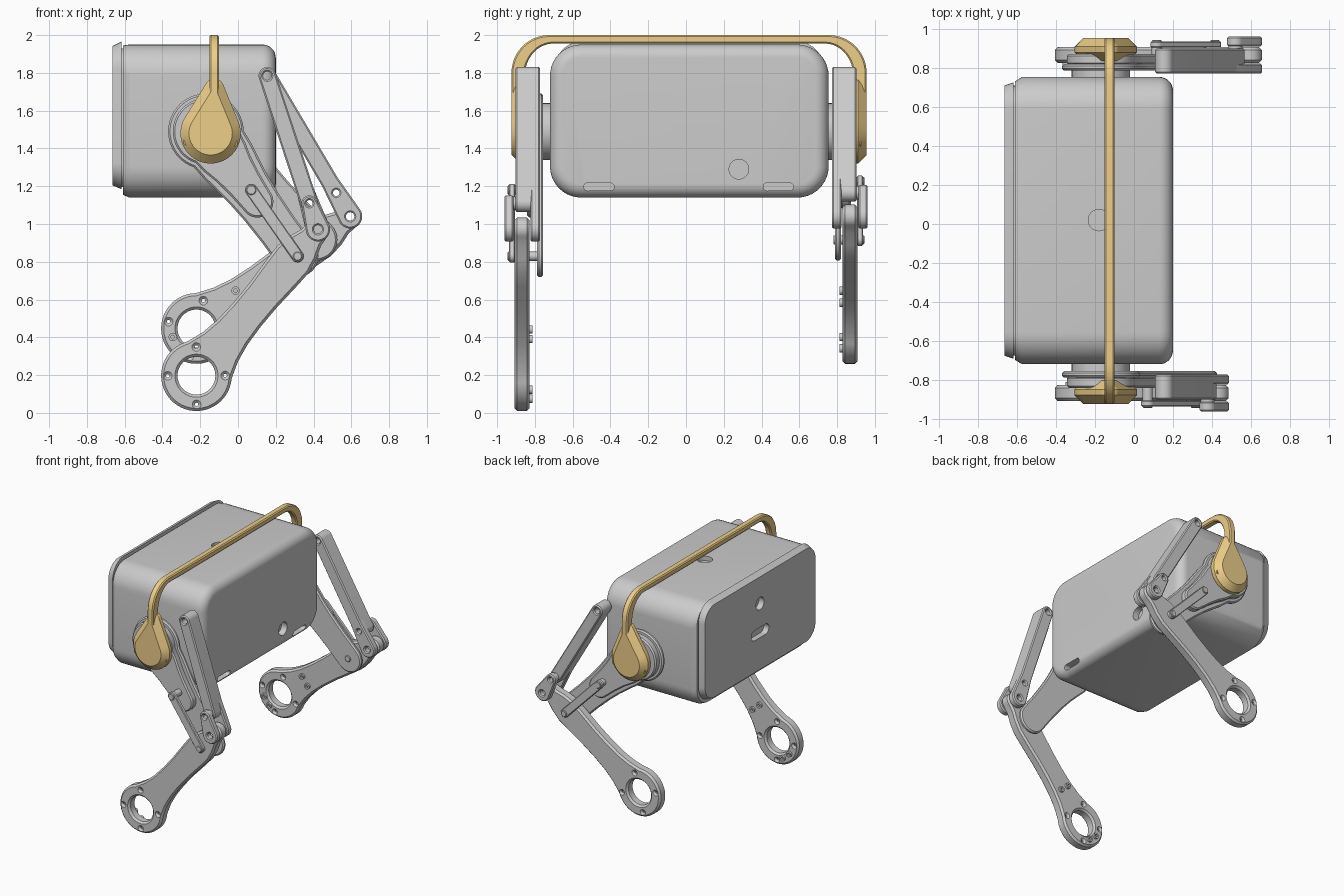
import bpy, bmesh
from math import sin, cos, pi, radians, atan2, acos, hypot
from mathutils import Matrix

if "Cube" in bpy.data.objects:
    bpy.data.objects.remove(bpy.data.objects["Cube"])

gold = bpy.data.materials.new("gold")
gold.diffuse_color = (0.85, 0.62, 0.25, 1)
gold.use_nodes = True
gold.node_tree.nodes["Principled BSDF"].inputs["Base Color"].default_value = gold.diffuse_color

AXES = {'x': Matrix(((0, 0, 1), (1, 0, 0), (0, 1, 0))),   # outline in (y, z)
        'y': Matrix(((1, 0, 0), (0, 0, -1), (0, 1, 0))),  # outline in (x, z)
        'z': Matrix.Identity(3)}                          # outline in (x, y)


def arc(c, r, a0, a1, n=16, ry=None):
    ry = r if ry is None else ry
    return [(c[0] + r * cos(a0 + (a1 - a0) * i / n), c[1] + ry * sin(a0 + (a1 - a0) * i / n))
            for i in range(n + 1)]


def circle(c, r, n=32):
    return arc(c, r, 0, 2 * pi, n)[:-1]


def capsule(c0, r0, c1, r1):
    dx, dy = c1[0] - c0[0], c1[1] - c0[1]
    a, o = atan2(dy, dx), acos((r0 - r1) / hypot(dx, dy))
    return arc(c0, r0, a + o, a + 2 * pi - o, 24) + arc(c1, r1, a - o, a + o, 24)


def limb(r0, length, r1, widths):
    """Waisted bar along +x: round head at the origin, round end at length."""
    head = arc((0, 0), r0, radians(55), radians(305), 36)
    end = arc((length, 0), r1, -pi / 2, pi / 2, 16)
    return head + [(u, -w) for u, w in widths] + end + [(u, w) for u, w in reversed(widths)]


def place(pts, origin, ang):
    return [(origin[0] + u * cos(ang) - v * sin(ang), origin[1] + u * sin(ang) + v * cos(ang))
            for u, v in pts]


def toward(p, q, dist):
    k = dist / hypot(q[0] - p[0], q[1] - p[1])
    return (p[0] + (q[0] - p[0]) * k, p[1] + (q[1] - p[1]) * k)


def smooth(ob):
    bpy.ops.object.select_all(action='DESELECT')
    ob.select_set(True)
    bpy.context.view_layer.objects.active = ob
    bpy.ops.object.shade_smooth_by_angle(angle=radians(28))


def plate(name, loops, axis, lo, hi, bevel=0.0, mat=None):
    """Chamfered plate from an outline plus hole loops, spanning lo..hi on the axis."""
    lo, hi = min(lo, hi), max(lo, hi)
    cu = bpy.data.curves.new(name, 'CURVE')
    cu.dimensions, cu.fill_mode = '2D', 'BOTH'
    cu.extrude, cu.bevel_depth, cu.offset, cu.bevel_resolution = (hi - lo) / 2 - bevel, bevel, -bevel, 0
    for loop in loops:
        sp = cu.splines.new('POLY')
        sp.points.add(len(loop) - 1)
        for p, (a, b) in zip(sp.points, loop):
            p.co = (a, b, 0, 1)
        sp.use_cyclic_u = True
    ob = bpy.data.objects.new(name, cu)
    bpy.context.collection.objects.link(ob)
    bpy.ops.object.select_all(action='DESELECT')
    ob.select_set(True)
    bpy.context.view_layer.objects.active = ob
    bpy.ops.object.convert(target='MESH')
    ob = bpy.context.object
    m = AXES[axis].to_4x4()
    m['xyz'.index(axis)][3] = (lo + hi) / 2
    bm = bmesh.new()
    bm.from_mesh(ob.data)
    bmesh.ops.remove_doubles(bm, verts=bm.verts, dist=1e-5)
    bmesh.ops.transform(bm, matrix=m, verts=bm.verts)
    bmesh.ops.recalc_face_normals(bm, faces=bm.faces)
    bm.to_mesh(ob.data)
    bm.free()
    if mat:
        ob.data.materials.append(mat)
    smooth(ob)
    return ob


# Body: rounded-rectangle rings lofted along x, with a rear lid
def ring(y0, y1, z0, z1, r):
    corners = [(y1 - r, z1 - r), (y0 + r, z1 - r), (y0 + r, z0 + r), (y1 - r, z0 + r)]
    return [p for i, c in enumerate(corners) for p in arc(c, r, i * pi / 2, (i + 1) * pi / 2, 10)]


R = 0.07
sections = [(0.2 - R + R * sin(t), R - R * cos(t), 1.14 + R - R * cos(t), 1.95 - R + R * cos(t))
            for t in [pi / 2 * (1 - i / 8) for i in range(9)]]
sections += [(-0.575, 0, 1.14, 1.95), (-0.61, 0.022, 1.155, 1.945), (-0.61, 0.045, 1.195, 1.93),
             (-0.618, 0.045, 1.195, 1.93), (-0.618, 0.028, 1.185, 1.965), (-0.665, 0.043, 1.205, 1.942)]
bm = bmesh.new()
rings = [[bm.verts.new((x, y, z)) for y, z in ring(-0.72 + s, 0.755 - s, z0, z1, 0.165 - s)]
         for x, s, z0, z1 in sections]
for a, b in zip(rings, rings[1:]):
    for i in range(len(a)):
        j = (i + 1) % len(a)
        bm.faces.new((a[i], a[j], b[j], b[i]))
bm.faces.new(rings[0])
bm.faces.new(rings[-1])
bmesh.ops.recalc_face_normals(bm, faces=bm.faces)
me = bpy.data.meshes.new("body")
bm.to_mesh(me)
bm.free()
body = bpy.data.objects.new("body", me)
bpy.context.collection.objects.link(body)

# Sockets and slots cut into the body
cuts = [(circle((-0.18, 0.02), 0.055), 'z', 1.915, 2.1),
        (circle((0.28, 1.29), 0.052), 'x', 0.15, 0.3),
        (capsule((-0.52, 1.197), 0.021, (-0.4, 1.197), 0.02), 'x', 0.15, 0.3),
        (capsule((0.43, 1.197), 0.021, (0.55, 1.197), 0.02), 'x', 0.15, 0.3),
        (circle((0.02, 1.73), 0.05), 'x', -0.8, -0.62),
        (capsule((-0.05, 1.5), 0.041, (0.09, 1.5), 0.04), 'x', -0.8, -0.62)]
for loop, axis, lo, hi in cuts:
    cutter = plate("cutter", [loop], axis, lo, hi)
    cutter.hide_render = True
    mod = body.modifiers.new("cut", 'BOOLEAN')
    mod.operation, mod.object, mod.solver = 'DIFFERENCE', cutter, 'EXACT'
    bpy.context.view_layer.objects.active = body
    bpy.ops.object.modifier_apply(modifier=mod.name)
    bpy.data.objects.remove(cutter)
smooth(body)

# Carrying handle: strap arching over the body
C = 0.016
outer = arc((C + 0.74, 1.8), 0.2, 0, pi / 2) + arc((C - 0.74, 1.8), 0.2, pi / 2, pi)
inner = (arc((C - 0.72, 1.78), 0.15, pi, pi / 2, 16, 0.175)
         + arc((C + 0.72, 1.78), 0.15, pi / 2, 0, 16, 0.175))
strap = ([(C + 0.94, 1.6)] + outer + [(C - 0.94, 1.6), (C - 0.87, 1.6)] + inner + [(C + 0.87, 1.6)])
plate("handle_strap", [strap], 'x', -0.152, -0.1, 0.008, gold)

SHOULDER = (-0.17, 1.49)
FOOT_TO_PIVOT = 1.007
shank_w = [(.15, .138), (.2, .121), (.3, .103), (.42, .096), (.55, .097),
           (.7, .106), (.8, .11), (.88, .094), (.95, .068)]

# Legs: same parts on both sides in two poses (side, thigh angle, foot, shank angle)
for side, s, thigh_a, foot, shank_a in (("front", -1, radians(-53.7), (-0.22, 0.197), radians(50.3)),
                                        ("back", 1, radians(-44.4), (-0.22, 0.447), radians(36.1))):
    def part(name, loops, d0, d1, bevel=0.008, shift=0.0, mat=None):
        return plate(side + "_" + name, loops, 'y', shift + s * d0, shift + s * d1, bevel, mat)

    def on_thigh(pts):
        return place(pts, SHOULDER, thigh_a)

    def on_shank(pts):
        return place(pts, foot, shank_a)

    # Handle end cap
    part("handle_cap", [capsule((-0.145, 1.48), 0.16, (-0.125, 1.72), 0.05)], 0.82, 0.94, 0.045, C, gold)
    for k, (x, z) in enumerate(((-0.27, 1.435), (-0.022, 1.43))):
        part(f"cap_screw_{k}", [circle((x, z), 0.02), circle((x, z), 0.01)], 0.86, 0.91, 0, C, gold)

    # Thigh: hub, full plate, raised outer layer
    part("shoulder_hub", [circle(SHOULDER, 0.15)], 0.72, 0.79, 0, C)
    part("thigh_plate", [on_thigh(limb(0.2, 0.82, 0.11, [(.2, .156), (.28, .142), (.38, .126), (.5, .115), (.65, .109)]))],
         0.772, 0.805, 0.01, C)
    part("thigh_layer", [on_thigh(limb(0.175, 0.46, 0.085, [(.17, .133), (.25, .112), (.35, .096)]))],
         0.8, 0.857, 0.01, C)

    # Slim rod on the thigh with its pins
    top, knee = on_thigh([(0.392, 0.01), (0.82, 0)])
    part("rod", [capsule(top, 0.033, knee, 0.032)], 0.906, 0.936, 0.005)
    part("rod_pin", [circle(top, 0.026)], 0.83, 0.944, 0.004)
    part("knee_pin", [circle(knee, 0.024)], 0.78, 0.944, 0.004)

    # Shank with ring foot
    pivot = on_shank([(FOOT_TO_PIVOT, 0)])[0]
    dots = [on_shank(circle((0.152 * cos(a), 0.152 * sin(a)), 0.009, 10))
            for a in [radians(40 + 90 * k) for k in range(4)]]
    part("shank", [on_shank(limb(0.187, FOOT_TO_PIVOT, 0.063, shank_w)), circle(foot, 0.1, 48),
                   circle(pivot, 0.022)] + dots, 0.828, 0.908, 0.014)
    for k, p in enumerate(on_shank([(.285, .04), (.285, -.04), (-.128, .037), (-.128, -.037)])):
        part(f"boss_{k}", [circle(p, 0.022), circle(p, 0.01, 12)], 0.812, 0.85, 0)

    # Lifting bar, forked around the shank pivot
    tip = (0.155, 1.785)
    bolt, mid = toward(pivot, tip, 0.145), toward(pivot, tip, 0.22)
    part("bar", [capsule(tip, 0.046, bolt, 0.047), circle(tip, 0.022), circle(bolt, 0.017)], 0.772, 0.902)
    part("fork_inner", [capsule(mid, 0.046, pivot, 0.064), circle(pivot, 0.022), circle(bolt, 0.017)],
         0.772, 0.824)
    part("fork_outer", [capsule(pivot, 0.064, bolt, 0.042), circle(pivot, 0.022), circle(bolt, 0.017)],
         0.912, 0.962)
    part("fork_spacer", [circle(bolt, 0.036), circle(bolt, 0.017)], 0.895, 0.92, 0)
